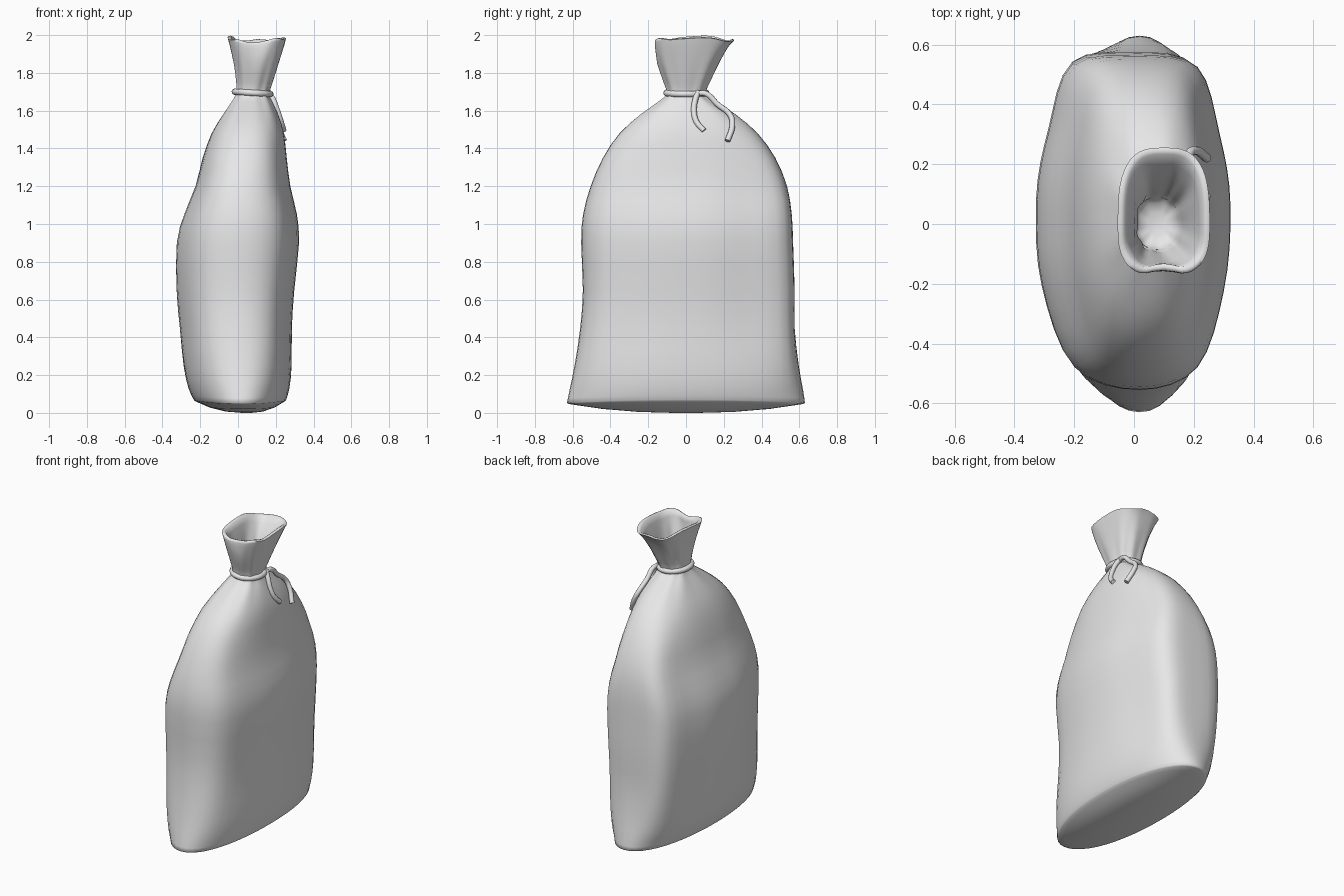
import bpy, bmesh, math
from mathutils import Vector

if "Cube" in bpy.data.objects:
    bpy.data.objects.remove(bpy.data.objects["Cube"])

cloth = bpy.data.materials.new("light grey")
cloth.diffuse_color = (0.8, 0.8, 0.8, 1)
cloth.use_nodes = True
cloth.node_tree.nodes["Principled BSDF"].inputs["Base Color"].default_value = cloth.diffuse_color
SEG = 48

# Sack stations: z, xmin, xmax, ymin, ymax, squareness
outer = [
    (0.052, -0.235, 0.255, -0.63, 0.63, 2.1),
    (0.12, -0.262, 0.272, -0.617, 0.62, 2.2),
    (0.25, -0.288, 0.284, -0.59, 0.597, 2.4),
    (0.45, -0.308, 0.285, -0.56, 0.575, 2.6),
    (0.65, -0.325, 0.298, -0.546, 0.575, 2.7),
    (0.90, -0.324, 0.323, -0.555, 0.567, 2.7),
    (1.05, -0.285, 0.312, -0.545, 0.56, 2.7),
    (1.20, -0.225, 0.277, -0.505, 0.535, 2.6),
    (1.35, -0.187, 0.258, -0.44, 0.473, 2.5),
    (1.48, -0.14, 0.243, -0.352, 0.38, 2.4),
    (1.58, -0.08, 0.212, -0.24, 0.265, 2.4),
    (1.65, -0.033, 0.18, -0.142, 0.15, 2.4),
    (1.69, -0.012, 0.165, -0.102, 0.105, 2.4),
    (1.75, -0.01, 0.182, -0.117, 0.127, 2.4),
    (1.85, -0.024, 0.214, -0.152, 0.175, 2.6),
    (1.94, -0.045, 0.244, -0.172, 0.225, 2.8),
    (1.975, -0.055, 0.254, -0.174, 0.256, 2.9),
]
# Flattened, slightly faceted cross-section of the filled body
facets = [(1, .12), (.88, .52), (.64, .93), (0, 1), (-.66, .95), (-.88, .55),
          (-1, .15), (-.95, -.35), (-.64, -.86), (0, -1), (.64, -.86), (.93, -.38)]


def spline(pts, n, closed=False):
    """Smooth interpolation through points."""
    out = []
    m = len(pts)
    for i in range(m if closed else m - 1):
        p = [pts[(i + k) % m] if closed else pts[min(max(i + k, 0), m - 1)] for k in (-1, 0, 1, 2)]
        for k in range(n):
            t = k / n
            out.append(tuple(0.5 * (2 * b + (c - a) * t + (2 * a - 5 * b + 4 * c - d) * t * t
                                    + (3 * b - a - 3 * c + d) * t ** 3)
                             for a, b, c, d in zip(*p)))
    return out if closed else out + [pts[-1]]


body = [(max(-1, min(1, u)), max(-1, min(1, v))) for u, v in spline(facets, SEG // 12, True)]


def ring_points(st, inset=0.0):
    z, x0, x1, y0, y1, n = st
    cx = (x0 + x1) / 2 if z > 1.2 else 0.02
    w = max(0, min(1, (z - 0.08) / 0.35, (1.5 - z) / 0.4)) * 0.9
    pts = []
    for i in range(SEG):
        a = 2 * math.pi * i / SEG
        c, s = math.cos(a), math.sin(a)
        e = 2 / n
        u = math.copysign(abs(c) ** e, c) * (1 - w) + body[i][0] * w
        v = math.copysign(abs(s) ** e, s) * (1 - w) + body[i][1] * w
        # gathered folds near the tie
        g = max(0, 1 - abs(z - 1.74) / 0.24)
        f = 1 + g * 0.04 * (math.cos(9 * a + 0.6) - 0.4)
        rx = ((x1 - cx) if u > 0 else (cx - x0)) - inset
        ry = (y1 if v > 0 else -y0) - inset
        m = max(0, (z - 1.85) / 0.125)       # wavy mouth
        y = v * ry * f + 0.02 * m * max(0, -s) ** 40
        dz = m * (0.013 * math.cos(2 * a + 0.3) * (1 if c < 0 else 0.5) + 0.006 * math.sin(5 * a))
        dz += 0.025 * c * c * max(0, 1 - z / 0.2)   # base lifts at the broad sides
        pts.append(Vector((cx + u * rx * f, y, z + dz)))
    return pts


bm = bmesh.new()
rings = []
base = ring_points(outer[0])
# shallow domed bottom
for sc, k in ((0.1, 1), (0.4, 0.9), (0.7, 0.6), (0.9, 0.25), (0.98, 0.1)):
    rings.append([Vector((0.05 + (p.x - 0.05) * sc, p.y * sc, p.z * (1 - k))) for p in base])
rings += [ring_points(s) for s in spline(outer, 2)]
# rolled rim and inside of the funnel
rings.append([p + Vector((0, 0, 0.004)) for p in ring_points(outer[-1], 0.01)])
for st, d in zip(reversed(outer[12:]), (0.022, 0.026, 0.024, 0.02, 0.016)):
    rings.append(ring_points(st, d))
low = rings[-1]
for sc, z in ((0.8, 1.672), (0.45, 1.66)):
    rings.append([Vector((0.08 + (p.x - 0.08) * sc, p.y * sc, z)) for p in low])

loops = [[bm.verts.new(p) for p in r] for r in rings]
for a, b in zip(loops, loops[1:]):
    for i in range(SEG):
        j = (i + 1) % SEG
        bm.faces.new((a[i], a[j], b[j], b[i]))
bm.faces.new(loops[0][::-1])
bm.faces.new(loops[-1])
mesh = bpy.data.meshes.new("sack")
bm.to_mesh(mesh)
bm.free()
mesh.materials.append(cloth)
sack = bpy.data.objects.new("sack", mesh)
bpy.context.collection.objects.link(sack)


def cord(name, pts, closed=False, r=0.017):
    cu = bpy.data.curves.new(name, 'CURVE')
    cu.dimensions = '3D'
    cu.bevel_depth = r
    cu.bevel_resolution = 3
    cu.resolution_u = 6
    cu.use_fill_caps = True
    sp = cu.splines.new('BEZIER')
    sp.bezier_points.add(len(pts) - 1)
    for bp, p in zip(sp.bezier_points, pts):
        bp.co = p
        bp.handle_left_type = bp.handle_right_type = 'AUTO'
    sp.use_cyclic_u = closed
    cu.materials.append(cloth)
    ob = bpy.data.objects.new(name, cu)
    bpy.context.collection.objects.link(ob)


# Cord around the neck
cord("tie_ring", [(0.077 + 0.094 * math.cos(a), 0.002 + 0.105 * math.sin(a), 1.694 - 0.006 * math.cos(a))
                  for a in (2 * math.pi * k / 12 for k in range(12))], True)
# Two hanging cord ends
cord("short_cord_end", [(0.16, 0.065, 1.70), (0.185, 0.05, 1.66), (0.208, 0.042, 1.60),
                        (0.228, 0.056, 1.54), (0.242, 0.095, 1.495)], r=0.015)
cord("long_cord_end", [(0.16, 0.05, 1.69), (0.168, 0.105, 1.69), (0.172, 0.165, 1.635),
                       (0.185, 0.235, 1.575), (0.21, 0.245, 1.52), (0.245, 0.22, 1.44)], r=0.015)

# Smooth cloth with crisp edges kept
bpy.context.view_layer.objects.active = sack
sack.select_set(True)
bpy.ops.object.shade_smooth_by_angle(angle=math.radians(80))
